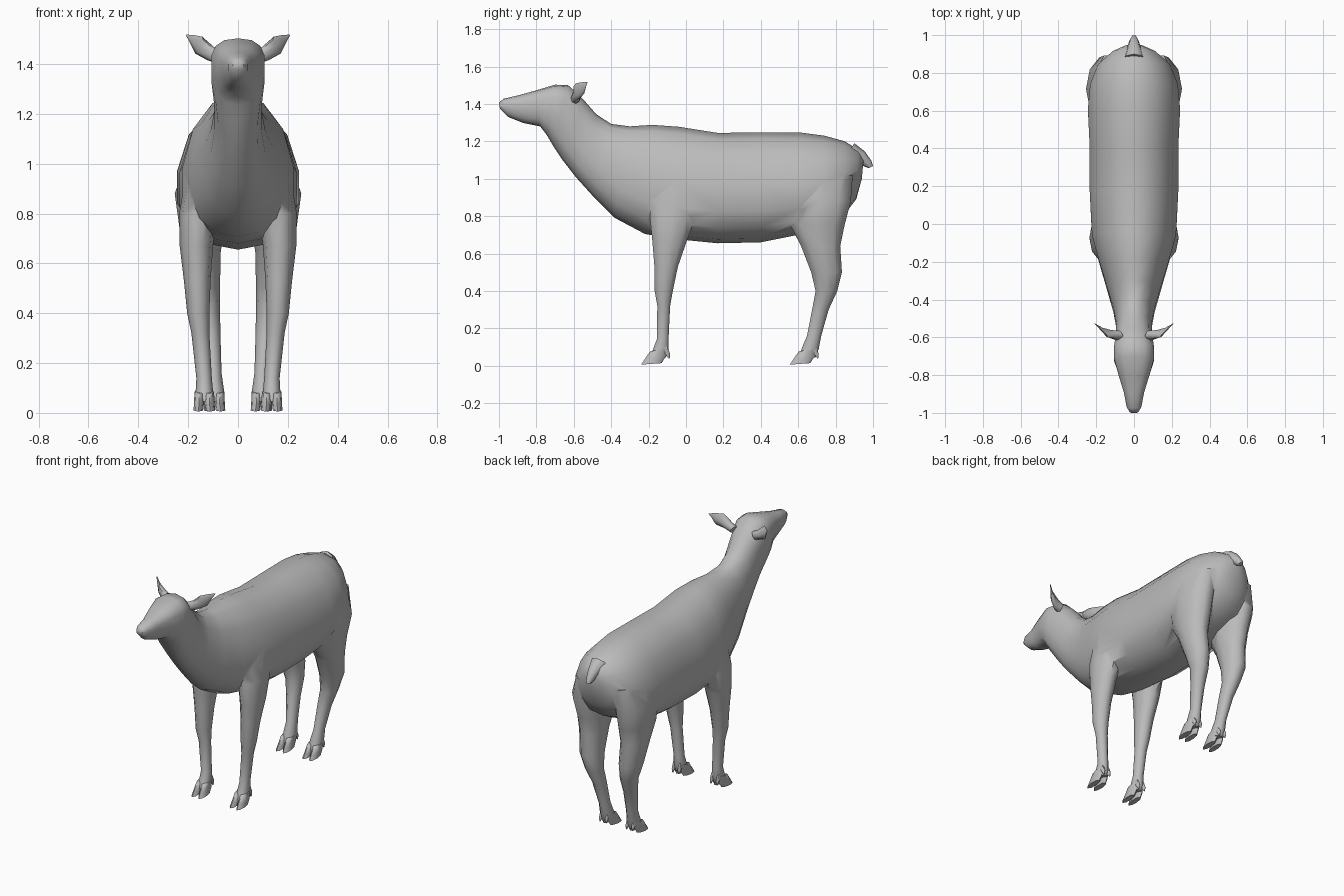
import bpy, bmesh, math
from mathutils import Vector

coat = bpy.data.materials.new("grey_coat")
coat.diffuse_color = (0.5, 0.5, 0.5, 1)


def loft(name, rings, mirror=False):
    """Skin a list of equal-length point rings and cap both ends."""
    bm = bmesh.new()
    loops = [[bm.verts.new(p) for p in ring] for ring in rings]
    n = len(loops[0])
    for a, b in zip(loops, loops[1:]):
        for i in range(n):
            j = (i + 1) % n
            bm.faces.new((a[i], a[j], b[j], b[i]))
    bm.faces.new(loops[0])
    bm.faces.new(loops[-1])
    if mirror:
        copy = bmesh.ops.duplicate(bm, geom=bm.verts[:] + bm.edges[:] + bm.faces[:])
        for v in copy["geom"]:
            if isinstance(v, bmesh.types.BMVert):
                v.co.x = -v.co.x
    bmesh.ops.recalc_face_normals(bm, faces=bm.faces[:])
    mesh = bpy.data.meshes.new(name)
    bm.to_mesh(mesh)
    bm.free()
    mesh.materials.append(coat)
    ob = bpy.data.objects.new(name, mesh)
    bpy.context.collection.objects.link(ob)
    return ob


def power(v, e):
    return math.copysign(abs(v) ** e, v)


def body_ring(yt, zt, yb, zb, w, mid, e):
    """Upright egg section; mid is the height fraction of the widest point."""
    top, bottom = Vector((0, yt, zt)), Vector((0, yb, zb))
    pts = []
    for i in range(14):
        a = 2 * math.pi * i / 14
        s = power(math.cos(a), e)
        t = mid + s * ((1 - mid) if s > 0 else mid)
        p = bottom.lerp(top, t)
        p.x = w * power(math.sin(a), e)
        pts.append(p)
    return pts


def leg_ring(y0, y1, z, x0, x1, tilt=0.0, n=10):
    """Level oval section; tilt raises the back edge."""
    pts = []
    for i in range(n):
        a = 2 * math.pi * i / n
        c, s = math.cos(a), math.sin(a)
        pts.append(Vector(((x0 + x1 + (x1 - x0) * c) / 2,
                           (y0 + y1 + (y1 - y0) * s) / 2, z + tilt * s)))
    return pts


def oval(center, u, v, n=8):
    """Oval section spanned by two half-axis vectors."""
    c, u, v = Vector(center), Vector(u), Vector(v)
    return [c + u * math.cos(2 * math.pi * i / n) + v * math.sin(2 * math.pi * i / n)
            for i in range(n)]


# Head, neck and trunk: top y, z, bottom y, z, half width, widest height, roundness
body = loft("body", [body_ring(*r) for r in [
    (-1.00, 1.407, -0.995, 1.375, 0.022, 0.5, 0.9),
    (-0.975, 1.428, -0.95, 1.33, 0.040, 0.6, 0.85),
    (-0.90, 1.445, -0.87, 1.298, 0.055, 0.6, 0.85),
    (-0.81, 1.470, -0.78, 1.28, 0.083, 0.62, 0.8),
    (-0.70, 1.503, -0.745, 1.235, 0.108, 0.65, 0.8),
    (-0.63, 1.500, -0.71, 1.175, 0.108, 0.65, 0.8),
    (-0.55, 1.425, -0.66, 1.10, 0.098, 0.6, 0.85),
    (-0.48, 1.345, -0.59, 1.01, 0.096, 0.5, 0.9),
    (-0.40, 1.293, -0.50, 0.91, 0.112, 0.45, 0.95),
    (-0.30, 1.280, -0.38, 0.79, 0.145, 0.42, 0.95),
    (-0.18, 1.288, -0.22, 0.705, 0.188, 0.38, 0.95),
    (-0.04, 1.278, -0.08, 0.68, 0.228, 0.36, 0.95),
    (0.17, 1.245, 0.17, 0.655, 0.240, 0.38, 0.95),
    (0.40, 1.248, 0.40, 0.66, 0.240, 0.38, 0.95),
    (0.62, 1.246, 0.60, 0.70, 0.250, 0.34, 0.95),
    (0.74, 1.230, 0.74, 0.75, 0.238, 0.34, 0.95),
    (0.85, 1.200, 0.84, 0.80, 0.195, 0.38, 0.95),
    (0.92, 1.155, 0.91, 0.89, 0.115, 0.45, 1.0),
    (0.95, 1.110, 0.94, 1.00, 0.045, 0.5, 1.0),
]])

# Legs: front y, back y, height, inner x, outer x
front_legs = loft("front_legs", [leg_ring(*r) for r in [
    (-0.18, 0.08, 0.98, 0.08, 0.205),
    (-0.20, 0.06, 0.80, 0.085, 0.236),
    (-0.185, 0.01, 0.67, 0.10, 0.234),
    (-0.172, -0.04, 0.53, 0.11, 0.217),
    (-0.170, -0.068, 0.40, 0.115, 0.204),
    (-0.155, -0.083, 0.32, 0.115, 0.187),
    (-0.158, -0.092, 0.14, 0.105, 0.167),
    (-0.180, -0.090, 0.085, 0.10, 0.170),
    (-0.192, -0.105, 0.045, 0.10, 0.168),
]], mirror=True)

hind_legs = loft("hind_legs", [leg_ring(*r) for r in [
    (0.56, 0.90, 1.02, 0.07, 0.205),
    (0.54, 0.89, 0.88, 0.05, 0.254),
    (0.55, 0.855, 0.75, 0.055, 0.236),
    (0.61, 0.83, 0.64, 0.070, 0.222),
    (0.665, 0.838, 0.50, 0.072, 0.205),
    (0.690, 0.812, 0.40, 0.072, 0.175),
    (0.672, 0.765, 0.30, 0.070, 0.150),
    (0.645, 0.725, 0.16, 0.066, 0.128),
    (0.615, 0.712, 0.09, 0.056, 0.132),
    (0.605, 0.695, 0.045, 0.056, 0.130),
]], mirror=True)

# Cloven toes and dewclaws for each pair of feet
for label, x, y in (("front", 0.135, -0.15), ("hind", 0.094, 0.645)):
    for side, d in (("outer", 1), ("inner", -1)):
        cx = x + 0.021 * d
        loft(f"{label}_{side}_toes", [
            leg_ring(y - 0.042, y + 0.050, 0.085, cx - 0.018, cx + 0.018, 0.008, 8),
            leg_ring(y - 0.070, y + 0.040, 0.042, cx - 0.020, cx + 0.021, 0.005, 8),
            leg_ring(y - 0.090, y + 0.020, 0.010, cx - 0.019 + 0.003 * d,
                     cx + 0.019 + 0.003 * d, 0.004, 8),
        ], mirror=True)
        loft(f"{label}_{side}_dewclaws", [
            oval((cx, y + 0.035, 0.095), (0.012, 0, 0), (0, 0.015, 0.012), 6),
            oval((cx, y + 0.055, 0.060), (0.010, 0, 0), (0, 0.011, 0.006), 6),
            oval((cx, y + 0.061, 0.040), (0.003, 0, 0), (0, 0.004, 0.002), 6),
        ], mirror=True)

# Leaf-shaped ears
loft("ears", [
    oval((0.070, -0.590, 1.425), (0.008, 0.026, 0.006), (-0.012, 0, 0.024)),
    oval((0.110, -0.588, 1.442), (0.010, 0.026, 0.006), (-0.014, 0, 0.026)),
    oval((0.158, -0.572, 1.476), (0.012, 0.024, 0.006), (-0.014, -0.016, 0.034)),
    oval((0.185, -0.548, 1.502), (0.006, 0.012, 0.003), (-0.009, -0.008, 0.014)),
    oval((0.206, -0.528, 1.516), (0.002, 0.002, 0), (-0.002, 0, 0.002)),
], mirror=True)

# Short drooping tail
loft("tail", [
    oval((0, 0.87, 1.140), (0.060, 0, 0), (0, 0.030, 0.050)),
    oval((0, 0.935, 1.115), (0.036, 0, 0), (0, 0.022, 0.030)),
    oval((0, 0.972, 1.082), (0.024, 0, 0), (0, 0.018, 0.016)),
    oval((0, 0.988, 1.062), (0.014, 0, 0), (0, 0.012, 0.006)),
])

# Fuse the limbs into the trunk
for limb in (front_legs, hind_legs):
    mod = body.modifiers.new(limb.name, "BOOLEAN")
    mod.operation = "UNION"
    mod.solver = "EXACT"
    mod.object = limb
    bpy.context.view_layer.objects.active = body
    bpy.ops.object.modifier_apply(modifier=mod.name)
    bpy.data.objects.remove(limb)

# Smooth shading with only the sharpest edges kept
bpy.ops.object.select_all(action="DESELECT")
for ob in bpy.context.scene.objects:
    ob.select_set(True)
bpy.context.view_layer.objects.active = body
bpy.ops.object.shade_smooth_by_angle(angle=math.radians(60))
